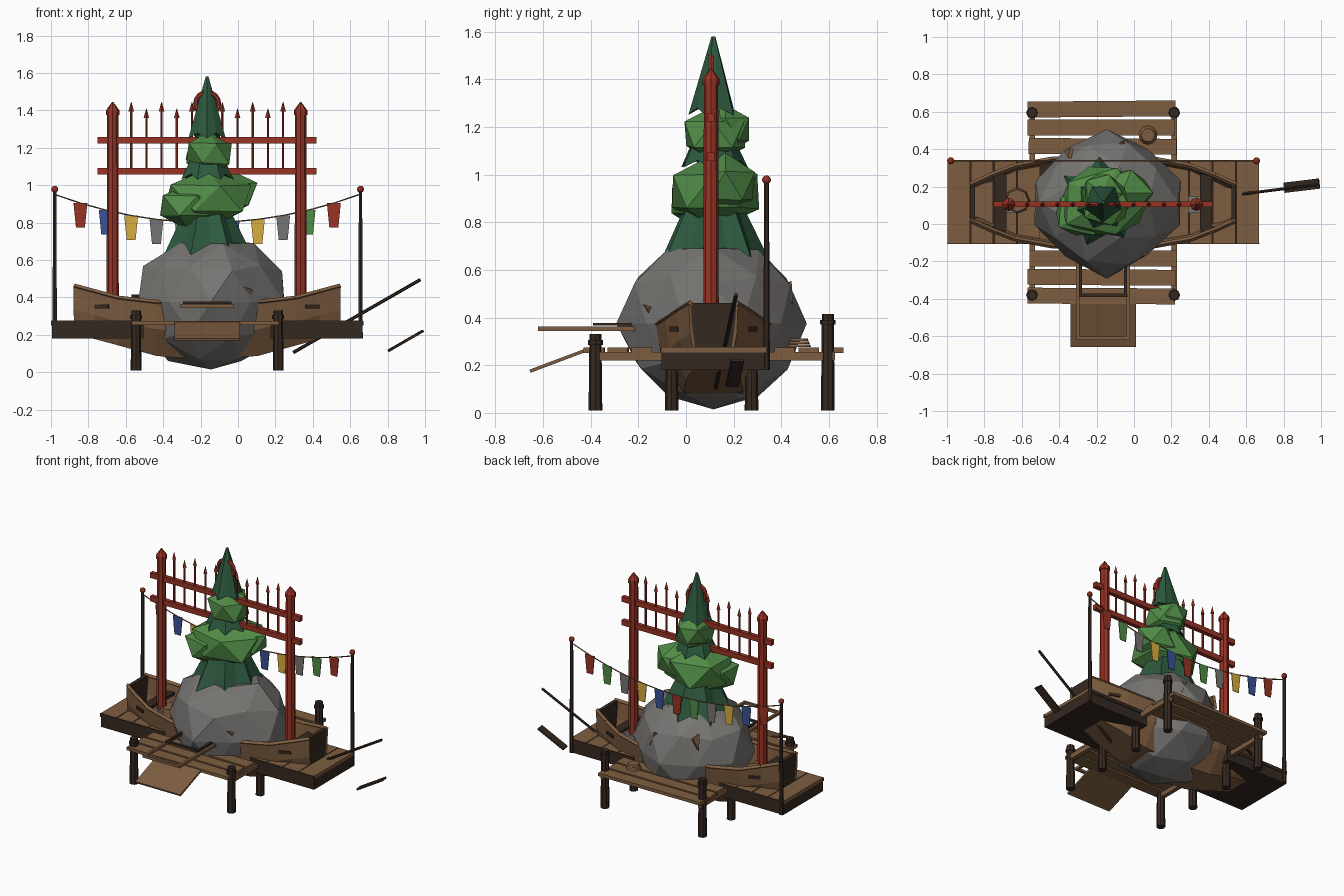
import bpy, bmesh, math, random
from mathutils import Vector, Matrix

random.seed(4)
if "Cube" in bpy.data.objects:
    bpy.data.objects.remove(bpy.data.objects["Cube"], do_unlink=True)

CX, CY = -0.165, 0.115


def material(name, r, g, b):
    m = bpy.data.materials.new(name)
    m.use_nodes = True
    m.diffuse_color = (r, g, b, 1)
    m.node_tree.nodes["Principled BSDF"].inputs["Base Color"].default_value = (r, g, b, 1)
    return m


WOOD = material("brown wood", 0.21, 0.11, 0.052)
DARK = material("dark wood", 0.036, 0.022, 0.015)
RED = material("red paint", 0.32, 0.033, 0.018)
PINE = material("dark green", 0.027, 0.1, 0.05)
LEAF = material("light green", 0.082, 0.26, 0.062)
STONE = material("grey stone", 0.185, 0.178, 0.168)
BLUE = material("blue cloth", 0.04, 0.085, 0.3)
YELLOW = material("yellow cloth", 0.68, 0.42, 0.05)


def finish(name, mat, bm):
    bmesh.ops.recalc_face_normals(bm, faces=bm.faces[:])
    me = bpy.data.meshes.new(name)
    bm.to_mesh(me)
    bm.free()
    me.materials.append(mat)
    ob = bpy.data.objects.new(name, me)
    bpy.context.collection.objects.link(ob)
    return ob


def box(name, mat, center, size, rot=(0, 0, 0)):
    bm = bmesh.new()
    bmesh.ops.create_cube(bm, size=1)
    bmesh.ops.scale(bm, vec=size, verts=bm.verts)
    ob = finish(name, mat, bm)
    ob.location, ob.rotation_euler = center, rot
    return ob


def stick(name, mat, a, b, r1, r2=None, sides=6):
    """Tapered bar between two points."""
    a, b = Vector(a), Vector(b)
    bm = bmesh.new()
    bmesh.ops.create_cone(bm, cap_ends=True, segments=sides, radius1=r1,
                          radius2=r1 if r2 is None else r2, depth=(b - a).length)
    turn = (b - a).to_track_quat('Z', 'Y').to_matrix().to_4x4()
    bm.transform(Matrix.Translation((a + b) / 2) @ turn)
    return finish(name, mat, bm)


def prism(name, mat, points, push):
    bm = bmesh.new()
    face = bm.faces.new([bm.verts.new(p) for p in points])
    ext = bmesh.ops.extrude_face_region(bm, geom=[face])
    moved = [v for v in ext["geom"] if isinstance(v, bmesh.types.BMVert)]
    bmesh.ops.translate(bm, vec=push, verts=moved)
    return finish(name, mat, bm)


def boulder(name, mat, center, size, subdiv, rough, square=0.0, crown=9.0):
    """Rough ball, pinched towards a diamond plan and cut flat at the crown."""
    bm = bmesh.new()
    bmesh.ops.create_icosphere(bm, subdivisions=subdiv, radius=1)
    for v in bm.verts:
        k = 1 + random.uniform(-rough, rough)
        pinch = 1 - square * math.sin(2 * math.atan2(v.co.y, v.co.x)) ** 2
        v.co = Vector((center[0] + v.co.x * size[0] * k * pinch,
                       center[1] + v.co.y * size[1] * k * pinch,
                       min(crown, center[2] + v.co.z * size[2] * k)))
    return finish(name, mat, bm)


def pine_layer(name, z0, z1, r, notch, lift, top=0.0, n=7):
    """Cone with a jagged, star-shaped hem."""
    bm = bmesh.new()
    hem, crown = [], []
    for i in range(2 * n):
        a = math.pi * i / n + 0.3
        rad, z = (r, z0) if i % 2 else (r * notch, z0 + lift)
        hem.append(bm.verts.new((CX + rad * math.cos(a), CY + rad * math.sin(a), z)))
        crown.append(bm.verts.new((CX + top * math.cos(a), CY + top * math.sin(a), z1)))
    core = bm.verts.new((CX, CY, z0 + 2 * lift))
    for i in range(2 * n):
        j = (i + 1) % (2 * n)
        bm.faces.new((hem[i], hem[j], crown[j], crown[i]))
        bm.faces.new((hem[j], hem[i], core))
    bm.faces.new(crown)
    return finish(name, PINE, bm)


# Rock and tree
boulder("rock", STONE, (-0.145, CY, 0.375), (0.425, 0.4, 0.365), 2, 0.025, 0.13, 0.7)
pine_layer("tree_skirt", 0.57, 1.0, 0.27, 0.68, 0.08, 0.06)
boulder("lower_foliage", LEAF, (CX, CY, 0.93), (0.265, 0.215, 0.16), 1, 0.08)
boulder("lower_foliage_tuft", LEAF, (CX - 0.1, CY - 0.05, 0.89), (0.18, 0.15, 0.12), 1, 0.1)
boulder("lower_foliage_tuft", LEAF, (CX + 0.1, CY + 0.05, 0.95), (0.175, 0.14, 0.13), 1, 0.1)
pine_layer("tree_middle", 1.03, 1.25, 0.145, 0.8, 0.03, 0.04)
boulder("upper_foliage", LEAF, (CX + 0.01, CY, 1.17), (0.14, 0.145, 0.12), 1, 0.08)
boulder("upper_foliage_tuft", LEAF, (CX, CY + 0.05, 1.19), (0.12, 0.12, 0.11), 1, 0.08)
pine_layer("tree_top", 1.25, 1.58, 0.105, 0.8, 0.03, 0.008, 5)

# Red gate with pickets and ring
for x in (-0.67, 0.335):
    stick("gate_post", RED, (x, 0.105, 0.26), (x, 0.105, 1.39), 0.033, 0.03, 8)
    stick("gate_post_collar", RED, (x, 0.105, 1.375), (x, 0.105, 1.4), 0.036, sides=8)
    stick("gate_post_tip", RED, (x, 0.105, 1.4), (x, 0.105, 1.445), 0.036, 0.003, 8)
    box("gate_post_base", STONE, (x, 0.105, 0.29), (0.085, 0.09, 0.05))
for z in (1.075, 1.24):
    box("gate_rail", RED, (CX, 0.105, z), (1.17, 0.03, 0.036))
for i in range(11):
    x = CX + (i - 5) * 0.0812
    top = 1.41 if i % 2 else 1.445
    stick("picket", RED, (x, 0.105, 1.06), (x, 0.105, top - 0.045), 0.007)
    stick("picket_tip", RED, (x, 0.105, top - 0.05), (x, 0.105, top), 0.015, 0.001, 4)
bpy.ops.mesh.primitive_torus_add(location=(CX, 0.105, 1.435), rotation=(math.pi / 2, 0, 0),
                                 major_radius=0.062, minor_radius=0.013,
                                 major_segments=16, minor_segments=6)
ring = bpy.context.object
ring.name = "gate_ring"
ring.data.materials.append(RED)
stick("gate_ring_disc", BLUE, (CX, 0.101, 1.435), (CX, 0.109, 1.435), 0.052, sides=16)

# Long deck at both ends of the boat, with dark beams and edging
for x0, x1 in ((-1.0, -0.5), (0.17, 0.67)):
    mid = (x0 + x1) / 2
    box("deck_beam", DARK, (mid, 0.117, 0.217), (x1 - x0 - 0.01, 0.44, 0.075))
    w = (x1 - x0) / 4
    for i in range(4):
        box("deck_plank", WOOD, (x0 + (i + 0.5) * w, 0.117, 0.265), (w - 0.006, 0.44, 0.022))
    for y in (-0.105, 0.339):
        box("deck_edging", DARK, (mid, y, 0.263), (x1 - x0, 0.006, 0.024))

# Cross pier, its planks, beams and piles
for side in (-1, 1):
    for k in (0.3, 0.4, 0.5):
        box("pier_plank", WOOD, (CX - 0.005 + random.uniform(-0.006, 0.006), CY + side * k, 0.263),
            (0.79, 0.085, 0.022), (0, 0, random.uniform(-0.008, 0.008)))
    x = CX + side * 0.38
    box("pier_beam", WOOD, (x, CY, 0.238), (0.03, 1.02, 0.035))
    for y, top in ((-0.38, 0.33), (-0.06, 0.22), (0.275, 0.22), (0.595, 0.415)):
        stick("pile", DARK, (x, y, 0.01), (x, y, top), 0.029, 0.025, 8)
        if top > 0.3:
            stick("pile_cap", DARK, (x, y, top - 0.045), (x, y, top - 0.025), 0.032, sides=8)

# Boat hull lofted from half stations: offset, half width, sheer, floor half width, floor height
half = [(0.71, 0.095, 0.46, 0.07, 0.21), (0.6, 0.145, 0.43, 0.085, 0.185),
        (0.47, 0.195, 0.395, 0.11, 0.15), (0.27, 0.232, 0.372, 0.12, 0.095),
        (0.08, 0.232, 0.37, 0.12, 0.08)]
stations = [(CX - s[0],) + s[1:] for s in half] + [(CX + s[0],) + s[1:] for s in half[::-1]]
bm = bmesh.new()
rows = []
for x, w, top, c, floor in stations:
    mid = (top + floor) / 2
    bulge = w * 0.8 + c * 0.2
    section = [(-w, top), (-bulge, mid), (-c, floor), (c, floor), (bulge, mid), (w, top)]
    rows.append([bm.verts.new((x, CY + y, z)) for y, z in section])
for a, b in zip(rows, rows[1:]):
    for i in range(5):
        bm.faces.new((a[i], a[i + 1], b[i + 1], b[i]))
hull = finish("boat_hull", WOOD, bm)
mod = hull.modifiers.new("thickness", 'SOLIDIFY')
mod.thickness, mod.offset = 0.018, 0
for side in (-1, 1):
    # Gunwales along the sheer
    for p, q in zip(stations, stations[1:]):
        stick("gunwale", WOOD, (p[0], CY + side * p[1], p[2]),
              (q[0], CY + side * q[1], q[2]), 0.014, sides=4)
    # End board, thwart and side patches
    x, w, top, c, floor = stations[0 if side < 0 else -1]
    prism("transom", DARK, [(x, CY - w - 0.005, top), (x, CY - c, floor),
                            (x, CY + c, floor), (x, CY + w + 0.005, top)], (-side * 0.025, 0, 0))
    box("thwart", DARK, (CX + side * 0.55, CY, 0.355), (0.065, 0.3, 0.02))
    for ys in (-1, 1):
        box("hull_patch", DARK, (CX + side * 0.56, CY + ys * 0.155, 0.352),
            (0.08, 0.03, 0.02), (0, 0, side * ys * -0.4))

# Barrel in the boat
stick("barrel", WOOD, (-0.625, 0.125, 0.27), (-0.625, 0.125, 0.34), 0.07, 0.06, 8)

# Ramp and loose ladder frame at the front
box("ramp", WOOD, (CX, -0.54, 0.218), (0.35, 0.245, 0.014), (0.36, 0, 0))
for side in (-1, 1):
    box("ladder_rail", WOOD, (CX + side * 0.135, -0.41, 0.353), (0.018, 0.42, 0.018))
    box("ladder_inner_rail", DARK, (CX + side * 0.12, -0.3, 0.372), (0.016, 0.18, 0.012))
box("ladder_end", WOOD, (CX, -0.61, 0.353), (0.28, 0.018, 0.018))
box("ladder_rung", DARK, (CX, -0.38, 0.372), (0.26, 0.018, 0.012))

# Flag poles, rope and bunting
def rope_z(x):
    return 0.80 + 0.15 * ((x - CX) / 0.815) ** 2


for x in (-0.98, 0.655):
    stick("flag_pole", DARK, (x, 0.338, 0.18), (x, 0.338, 0.97), 0.014, 0.01)
    boulder("flag_pole_knob", RED, (x, 0.338, 0.978), (0.019, 0.019, 0.019), 2, 0)
knots = [-0.98 + 1.635 * i / 12 for i in range(13)]
for a, b in zip(knots, knots[1:]):
    stick("rope", WOOD, (a, 0.338, rope_z(a)), (b, 0.338, rope_z(b)), 0.004, sides=5)
cloth = [RED, BLUE, YELLOW, STONE, LEAF, RED, BLUE, YELLOW, STONE, LEAF, RED]
for i, mat in enumerate(cloth):
    x = CX + (i - 5) * 0.1355
    z = rope_z(x)
    prism("flag", mat, [(x - 0.037, 0.336, z), (x - 0.024, 0.336, z - 0.13),
                        (x + 0.024, 0.336, z - 0.13), (x + 0.037, 0.336, z)], (0, 0.005, 0))

# Broken oar
stick("oar_shaft", DARK, (0.295, 0.125, 0.105), (0.975, 0.21, 0.495), 0.009)
box("oar_blade", DARK, (0.897, 0.205, 0.168), (0.215, 0.055, 0.012), (0, -0.52, 0.12))

# Coiled rope on the back of the pier
for i in range(3):
    z = 0.276 + i * 0.013
    stick("rope_coil", WOOD, (0.075, 0.475, z), (0.075, 0.475, z + 0.011),
          0.05 - i * 0.005, 0.045 - i * 0.005, 12)

# Splintered boards stuck in the rock
for x, y, z, turn in ((0.05, -0.16, 0.41, 0.3), (-0.34, 0.38, 0.53, 1.2), (-0.05, 0.42, 0.5, -0.8)):
    bit = prism("splinter", WOOD, [(-0.028, 0, 0.05), (-0.005, 0, -0.05), (0.025, 0, 0.03)],
                (0, 0.02, 0))
    bit.location, bit.rotation_euler = (x, y, z), (0.3, 0, turn)
